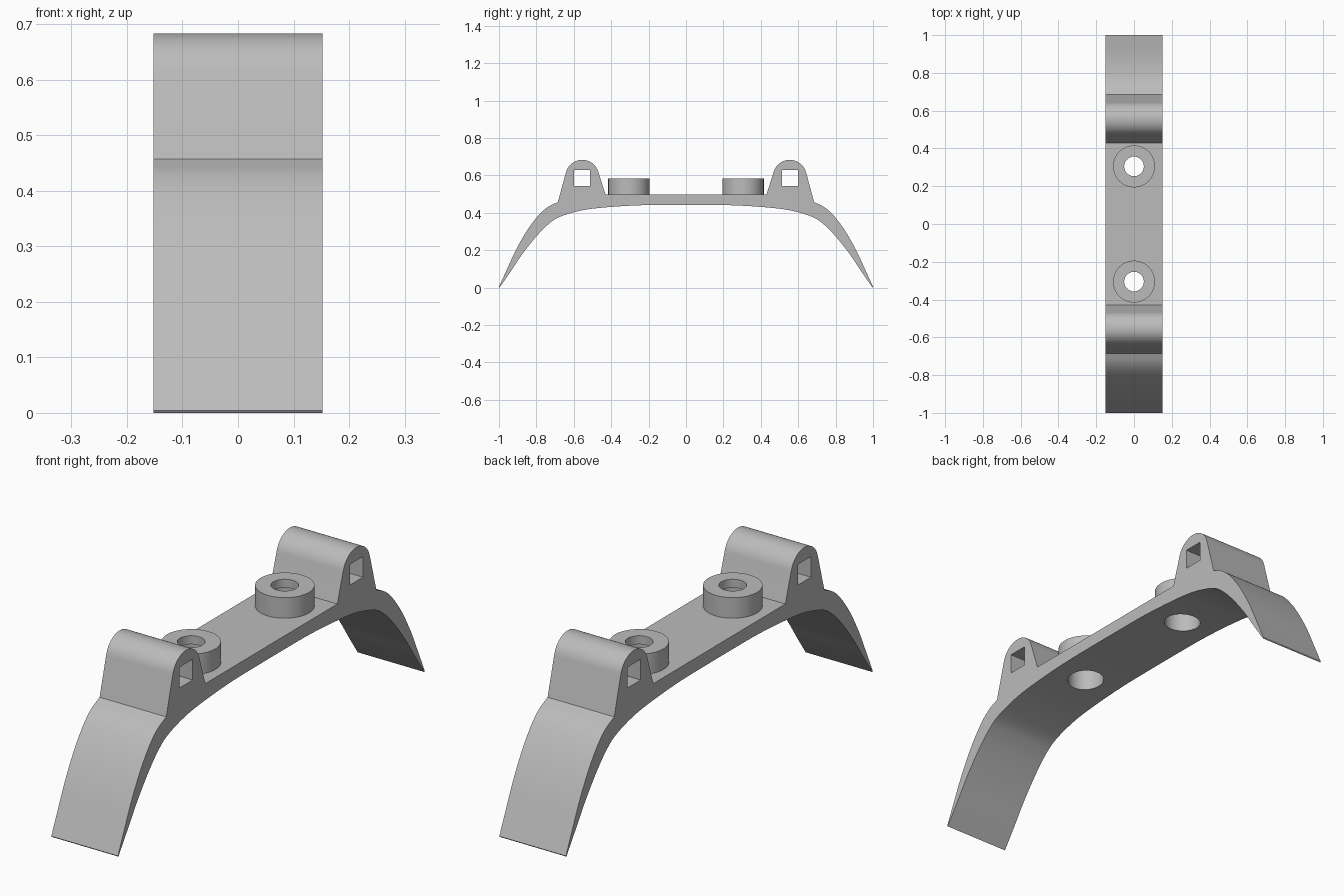
import bpy
import bmesh
from math import sin, cos, pi, radians
from mathutils import Vector, Matrix

if "Cube" in bpy.data.objects:
    bpy.data.objects.remove(bpy.data.objects["Cube"], do_unlink=True)

HALF_WIDTH = 0.152
DECK_Z = 0.497
LUG = Vector((0.555, 0.593))
LUG_RADIUS = 0.09
BOSS_Y = 0.305
BORE = 0.073

grey = bpy.data.materials.new("plain grey")
grey.use_nodes = True
grey.diffuse_color = (0.5, 0.5, 0.5, 1)
grey.node_tree.nodes["Principled BSDF"].inputs["Base Color"].default_value = (0.5, 0.5, 0.5, 1)


def finish(name, bm):
    bmesh.ops.recalc_face_normals(bm, faces=bm.faces)
    mesh = bpy.data.meshes.new(name)
    bm.to_mesh(mesh)
    bm.free()
    obj = bpy.data.objects.new(name, mesh)
    bpy.context.collection.objects.link(obj)
    mesh.materials.append(grey)
    return obj


def activate(obj):
    bpy.ops.object.select_all(action='DESELECT')
    obj.select_set(True)
    bpy.context.view_layer.objects.active = obj


def smooth(points, steps=5):
    """Catmull-Rom curve through the points."""
    p = [Vector(q) for q in points]
    p = [2 * p[0] - p[1]] + p + [2 * p[-1] - p[-2]]
    out = []
    for a, b, c, d in zip(p, p[1:], p[2:], p[3:]):
        for i in range(steps):
            t = i / steps
            out.append(b + 0.5 * t * (c - a + t * (2 * a - 5 * b + 4 * c - d
                                                   + t * (3 * (b - c) + d - a))))
    return out + [p[-2]]


def extrude_x(name, outline, half):
    bm = bmesh.new()
    face = bm.faces.new([bm.verts.new((-half, y, z)) for y, z in outline])
    moved = bmesh.ops.extrude_face_region(bm, geom=[face])["geom"]
    verts = [v for v in moved if isinstance(v, bmesh.types.BMVert)]
    bmesh.ops.translate(bm, verts=verts, vec=(2 * half, 0, 0))
    return finish(name, bm)


# Side outline: deck, rounded lug, outer leg, then back along the underside
lug_arc = [LUG + LUG_RADIUS * Vector((cos(a), sin(a)))
           for a in (radians(167 - 154 * i / 24) for i in range(25))]
outer_leg = smooth([(0.685, 0.457), (0.74, 0.43), (0.79, 0.385), (0.85, 0.305),
                    (0.91, 0.2), (0.96, 0.092), (1.0, 0.004)])
underside = smooth([(0.997, 0), (0.935, 0.09), (0.885, 0.165), (0.84, 0.225),
                    (0.79, 0.285), (0.74, 0.335), (0.68, 0.376), (0.57, 0.41),
                    (0.45, 0.427), (0.25, 0.44), (0, 0.442)])
top = [Vector((0.43, DECK_Z))] + lug_arc + outer_leg
half_loop = top + underside
mirrored = [Vector((-p.x, p.y)) for p in reversed(half_loop[:-1])]
bracket = extrude_x("arched_bracket", half_loop + mirrored, HALF_WIDTH)

# Cutters for the square lug slots and the round bores
cutters = []
for side in (-1, 1):
    bm = bmesh.new()
    bmesh.ops.create_cube(bm, size=1, matrix=Matrix.Translation((0, side * LUG.x, 0.586))
                          @ Matrix.Diagonal((1, 0.085, 0.085, 1)))
    cutters.append(finish("slot_cutter", bm))
    bm = bmesh.new()
    bmesh.ops.create_cone(bm, cap_ends=True, segments=64, radius1=BORE, radius2=BORE,
                          depth=0.4, matrix=Matrix.Translation((0, side * BOSS_Y, 0.46)))
    cutters.append(finish("bore_cutter", bm))

for cutter in cutters:
    cutter.hide_render = True
    mod = bracket.modifiers.new("cut", 'BOOLEAN')
    mod.operation = 'DIFFERENCE'
    mod.solver = 'EXACT'
    mod.object = cutter
    activate(bracket)
    bpy.ops.object.modifier_apply(modifier=mod.name)
    bpy.data.objects.remove(cutter, do_unlink=True)


# Raised round bosses with a stepped bore
def boss(name, y):
    section = [(BORE, DECK_Z), (0.111, DECK_Z), (0.111, 0.582),
               (0.052, 0.582), (0.052, 0.547), (BORE, 0.547)]
    n = 64
    bm = bmesh.new()
    rings = [[bm.verts.new((r * cos(2 * pi * i / n), y + r * sin(2 * pi * i / n), z))
              for i in range(n)] for r, z in section]
    for a, b in zip(rings, rings[1:] + rings[:1]):
        for i in range(n):
            j = (i + 1) % n
            bm.faces.new((a[i], a[j], b[j], b[i]))
    return finish(name, bm)


parts = [bracket, boss("front_boss", -BOSS_Y), boss("back_boss", BOSS_Y)]
for part in parts:
    activate(part)
    bpy.ops.object.shade_smooth_by_angle(angle=radians(25))
